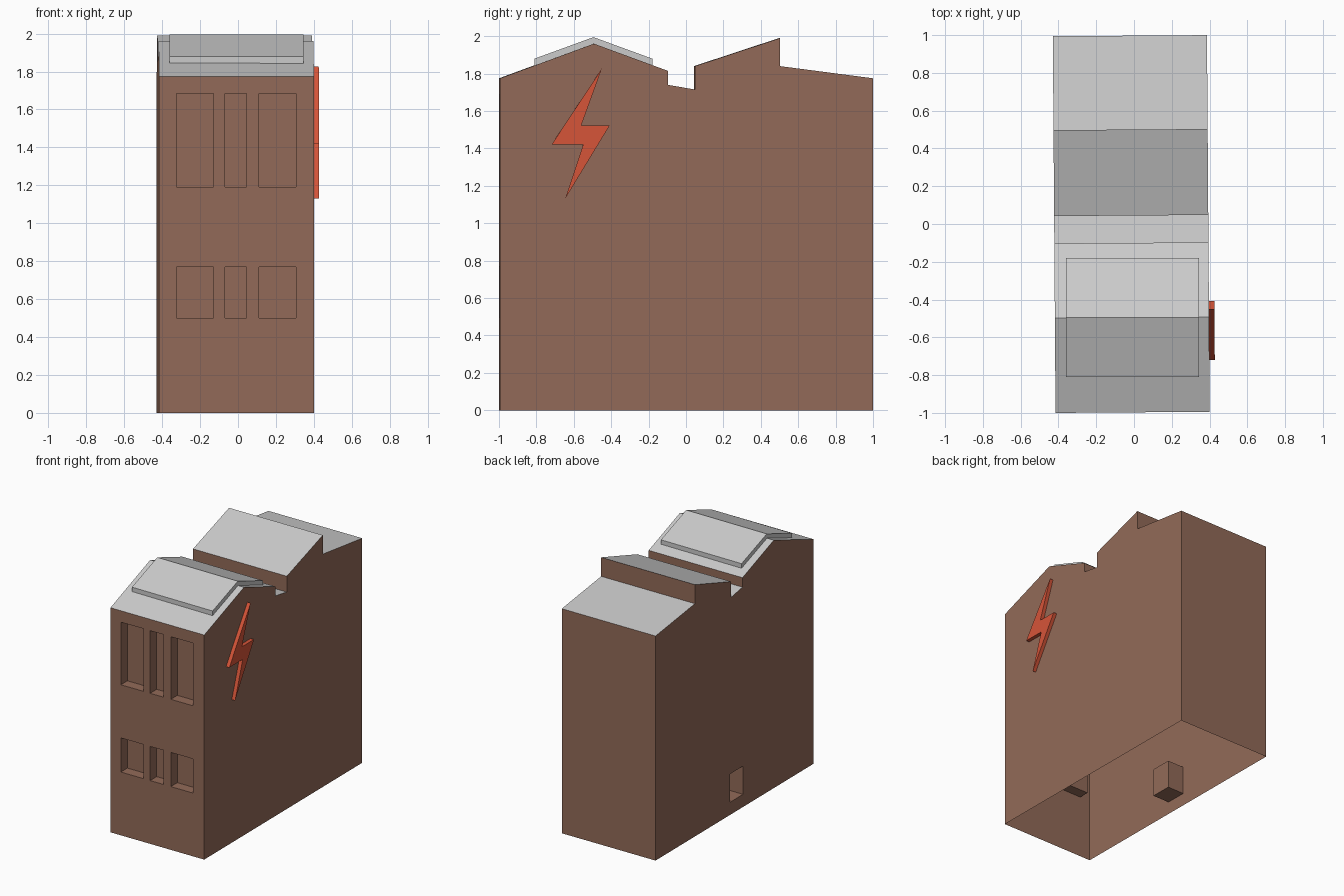
import bpy, bmesh

if "Cube" in bpy.data.objects:
    bpy.data.objects.remove(bpy.data.objects["Cube"])

SKEW = 0.0072            # the building is turned very slightly about z
LEFT, RIGHT = -0.4225, 0.3935


def turn(x, y, z):
    return (x - SKEW * y, y + SKEW * x, z)


def material(name, rgb):
    m = bpy.data.materials.new(name)
    m.diffuse_color = (*rgb, 1)
    m.use_nodes = True
    m.node_tree.nodes["Principled BSDF"].inputs["Base Color"].default_value = m.diffuse_color
    return m


def make_object(name, bm, mat=None):
    me = bpy.data.meshes.new(name)
    bm.to_mesh(me)
    bm.free()
    ob = bpy.data.objects.new(name, me)
    bpy.context.collection.objects.link(ob)
    if mat:
        me.materials.append(mat)
    return ob


def prism(bm, profile, x0, x1, place=turn):
    """Extrude a closed (y, z) profile from x0 to x1."""
    a = [bm.verts.new(place(x0, y, z)) for y, z in profile]
    b = [bm.verts.new(place(x1, y, z)) for y, z in profile]
    bm.faces.new(a)
    bm.faces.new(b)
    for i in range(len(a)):
        j = (i + 1) % len(a)
        bm.faces.new((a[i], a[j], b[j], b[i]))
    bmesh.ops.recalc_face_normals(bm, faces=bm.faces)


def box(bm, x0, x1, y0, y1, z0, z1):
    prism(bm, [(y0, z0), (y1, z0), (y1, z1), (y0, z1)], x0, x1)


brick = material("brick", (0.29, 0.145, 0.098))
red = material("red", (0.67, 0.09, 0.04))

# Side outline of the building; the roof line runs front to back
roof_line = [(-0.997, 1.775), (-0.495, 1.96), (-0.10, 1.815), (-0.10, 1.74),
             (0.045, 1.715), (0.045, 1.84), (0.50, 1.99), (0.50, 1.84),
             (0.997, 1.775)]
bm = bmesh.new()
prism(bm, [(0.997, 0), (-0.997, 0)] + roof_line, LEFT, RIGHT)
walls = make_object("walls", bm, brick)

# Window and door recesses
bm = bmesh.new()
for z0, z1 in ((1.19, 1.685), (0.50, 0.77)):
    for x0, x1 in ((-0.332, -0.137), (-0.077, 0.038), (0.103, 0.298)):
        box(bm, x0, x1, -1.1, -0.915, z0, z1)
box(bm, LEFT - 0.1, LEFT + 0.144, -0.107, 0.06, 0.10, 0.323)
cutter = make_object("recess_cutter", bm, brick)
cutter.hide_render = True

mod = walls.modifiers.new("recesses", 'BOOLEAN')
mod.operation = 'DIFFERENCE'
mod.solver = 'EXACT'
mod.object = cutter
bpy.context.view_layer.objects.active = walls
walls.select_set(True)
bpy.ops.object.modifier_apply(modifier=mod.name)
bpy.data.objects.remove(cutter)

# The walls are an open shell: no floor, and the roof is its own part
bm = bmesh.new()
bm.from_mesh(walls.data)
bm.normal_update()
drop = []
for f in bm.faces:
    z = f.calc_center_median().z
    if z < 0.01 or (z > 1.69 and f.normal.z > 0.5):
        drop.append(f)
bmesh.ops.delete(bm, geom=drop, context='FACES')
bm.to_mesh(walls.data)
bm.free()

# Roof slopes, skipping the upright steps
bm = bmesh.new()
for (y0, z0), (y1, z1) in zip(roof_line, roof_line[1:]):
    if y1 - y0 > 0.01:
        bm.faces.new([bm.verts.new(turn(*p)) for p in (
            (LEFT, y0, z0), (RIGHT, y0, z0), (RIGHT, y1, z1), (LEFT, y1, z1))])
make_object("roof", bm)

# Raised slab straddling the front ridge
bm = bmesh.new()
prism(bm, [(-0.81, 1.84), (-0.81, 1.88), (-0.495, 1.995), (-0.18, 1.88),
           (-0.18, 1.84), (-0.495, 1.955)], -0.36, 0.345,
      lambda x, y, z: (x, y, z))
make_object("roof_slab", bm)

# Zigzag wall sign
bm = bmesh.new()
prism(bm, [(-0.453, 1.827), (-0.563, 1.523), (-0.411, 1.523),
           (-0.649, 1.131), (-0.553, 1.42), (-0.722, 1.42)],
      RIGHT - 0.002, RIGHT + 0.029)
make_object("zigzag_sign", bm, red)
